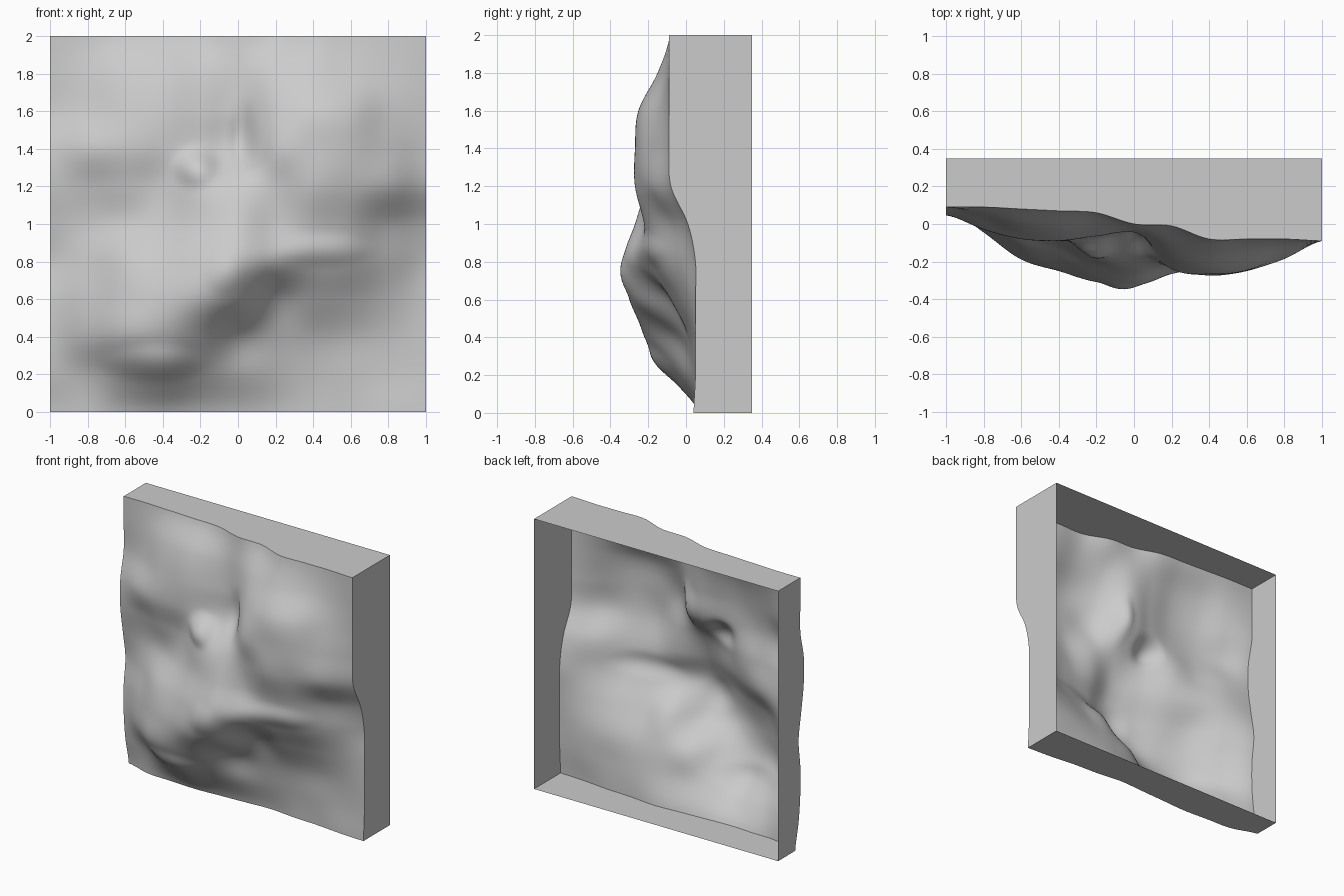
import bpy, bmesh

if "Cube" in bpy.data.objects:
    bpy.data.objects.remove(bpy.data.objects["Cube"])

N = 80          # grid resolution of the relief
BACK = 0.35     # depth of the open back rim

# horizontal cross-sections of the relief, bottom to top (y in hundredths, x from -1 to 1)
sections = [
    [15, 9, 8, 7, 8, 9, 10, 8, 7, 5, 4],
    [11, 5, -4, -9, -4, 1, 5, 6, 6, 6, 5],
    [9, -4, -18, -22, -18, -5, 0, 2, 4, 5, 5],
    [9, -3, -17, -25, -30, -26, -9, -8, -4, 1, 5],
    [11, 2, -12, -20, -29, -33, -26, -19, -14, -4, 5],
    [8, 5, -2, -10, -21, -27, -22, -22, -18, -7, 1],
    [5, 2, -4, -7, -17, -20, -22, -27, -24, -18, -8],
    [5, -3, -8, -9, -8, -7, -24, -27, -25, -17, -9],
    [9, 3, -5, -8, -6, -5, -19, -25, -23, -14, -9],
    [9, 6, 0, -3, -2, -3, -11, -15, -13, -10, -9],
    [9, 9, 8, 7, 6, 0, -1, -8, -8, -8, -9],
]

# crisper local forms: x, z, half width, half height, push toward the front
bumps = [
    (-0.07, 0.74, 0.10, 0.10, 0.02),   # highest knuckle
    (-0.22, 1.30, 0.10, 0.09, 0.05),   # small knob above the ridge
    (-0.45, 0.26, 0.22, 0.08, 0.03),   # lower lip of the ridge
    (0.45, 0.86, 0.22, 0.07, 0.02),    # ledge on the right
    (0.03, 1.46, 0.06, 0.16, -0.03),   # groove between the domes
]


def spline(vals, t):
    """Smooth curve through evenly spaced values, t in 0..1."""
    n = len(vals) - 1
    s = t * n
    i = min(int(s), n - 1)
    u = s - i
    a, b, c, d = (vals[max(0, min(n, i + k))] for k in (-1, 0, 1, 2))
    return b + 0.5 * u * (c - a + u * (2*a - 5*b + 4*c - d + u * (3*(b - c) + d - a)))


def surface_point(i, j):
    x, z = -1 + 2 * i / N, 2 * j / N
    y = spline([spline(row, i / N) for row in sections], j / N) / 100
    for bx, bz, w, h, push in bumps:
        r = ((x - bx) / w) ** 2 + ((z - bz) / h) ** 2
        y -= push * max(0, 1 - r / 2) ** 2
    return (x, y, z)


def finish(bm, name, smooth):
    mesh = bpy.data.meshes.new(name)
    bm.to_mesh(mesh)
    bm.free()
    obj = bpy.data.objects.new(name, mesh)
    bpy.context.collection.objects.link(obj)
    for p in mesh.polygons:
        p.use_smooth = smooth
    return obj


points = [[surface_point(i, j) for i in range(N + 1)] for j in range(N + 1)]

# sculpted front surface
bm = bmesh.new()
grid = [[bm.verts.new(p) for p in row] for row in points]
for j in range(N):
    for i in range(N):
        bm.faces.new((grid[j][i], grid[j][i+1], grid[j+1][i+1], grid[j+1][i]))
finish(bm, "relief_surface", True)

# flat rim walls running from the relief edge to the open back
edges = {
    "bottom_wall": points[0][::-1],
    "top_wall": points[N],
    "left_wall": [row[0] for row in points],
    "right_wall": [row[N] for row in points][::-1],
}
for name, edge in edges.items():
    bm = bmesh.new()
    front = [bm.verts.new(p) for p in edge]
    back = [bm.verts.new((edge[k][0], BACK, edge[k][2])) for k in (-1, 0)]
    bm.faces.new(front + back)
    finish(bm, name, False)
